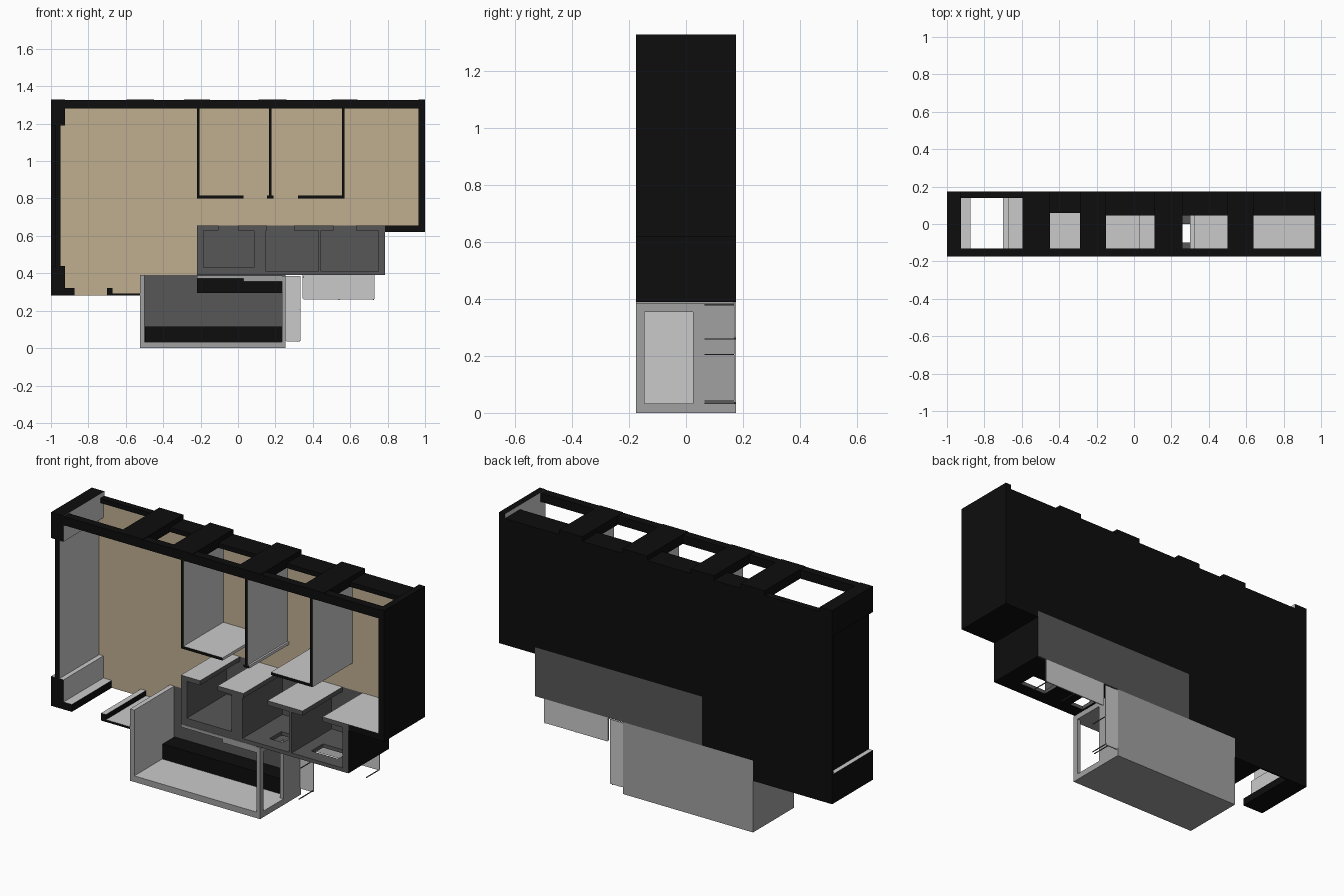
import bpy, bmesh
from mathutils import Vector

if "Cube" in bpy.data.objects:
    bpy.data.objects.remove(bpy.data.objects["Cube"])


def mat(name, c):
    m = bpy.data.materials.new(name)
    m.diffuse_color = (*c, 1)
    m.use_nodes = True
    m.node_tree.nodes["Principled BSDF"].inputs["Base Color"].default_value = m.diffuse_color
    return m


BLACK = mat("black_cut", (0.004, 0.004, 0.004))
LIGHT = mat("light_plaster", (0.59, 0.59, 0.59))
MID = mat("mid_grey", (0.355, 0.355, 0.355))
DARK = mat("dark_grey", (0.095, 0.095, 0.095))
TAN = mat("tan_wall", (0.53, 0.425, 0.28))

F, B = -0.175, 0.175      # front cut plane and back plane
BW = 0.167                # inner face of the thin back walls
DIRS = {"-x": (-1, 0, 0), "+x": (1, 0, 0), "-y": (0, -1, 0),
        "+y": (0, 1, 0), "-z": (0, 0, -1), "+z": (0, 0, 1)}


def box(name, x0, x1, z0, z1, base, sides=None, y0=F, y1=BW):
    """Box with a base colour and other colours on the faces named in sides."""
    sides = sides or {}
    bm = bmesh.new()
    bmesh.ops.create_cube(bm, size=1)
    for v in bm.verts:
        v.co = Vector((x0 if v.co.x < 0 else x1,
                       y0 if v.co.y < 0 else y1,
                       z0 if v.co.z < 0 else z1))
    bm.normal_update()
    mats = [base]
    for key, m in sides.items():
        if m not in mats:
            mats.append(m)
        for f in bm.faces:
            if f.normal.dot(Vector(DIRS[key])) > 0.9:
                f.material_index = mats.index(m)
    me = bpy.data.meshes.new(name)
    bm.to_mesh(me)
    bm.free()
    for m in mats:
        me.materials.append(m)
    ob = bpy.data.objects.new(name, me)
    bpy.context.collection.objects.link(ob)
    return ob


# main back wall, tan inside and black outside
TB = {"-y": TAN}
box("back_wall_upper", -1, 1, 0.655, 1.305, BLACK, TB, BW, B)
box("back_wall_left", -1, -0.22, 0.39, 0.655, BLACK, TB, BW, B)
box("back_wall_low", -1, -0.525, 0.28, 0.39, BLACK, TB, BW, B)
box("back_wall_right", 0.785, 1, 0.62, 0.655, BLACK, TB, BW, B)
box("back_wall_edge", -1, -0.95, 0.28, 1.33, BLACK, None, BW - 0.004, B)

# left wall: recessed middle, header and sill
IN_L = {"+x": LIGHT}
box("left_wall", -0.975, -0.95, 0.44, 1.19, BLACK, IN_L)
box("left_header", -1, -0.925, 1.19, 1.33, BLACK, {"+x": LIGHT, "-z": LIGHT}, F, B)
box("left_sill", -1, -0.925, 0.32, 0.44, BLACK, {"+x": LIGHT, "+z": LIGHT})

# ground floor pieces with a doorway gap
TOP = {"+z": LIGHT}
box("floor_left", -1, -0.875, 0.28, 0.32, BLACK, TOP)
box("floor_threshold", -0.70, -0.67, 0.28, 0.32, BLACK, TOP)
box("floor_thin", -0.67, -0.525, 0.28, 0.292, BLACK, TOP)

# right wall and its floor
box("right_wall", 0.965, 1, 0.62, 1.33, BLACK, {"-x": LIGHT}, F, B)
box("right_floor", 0.785, 0.965, 0.62, 0.655, BLACK, TOP)

# roof: full beams between openings, front strip, lower back strips
UNDER = {"-z": LIGHT}
openings = [(-0.925, -0.595, 0.14), (-0.45, -0.29, 0.06), (-0.15, 0.11, 0.045),
            (0.26, 0.50, 0.045), (0.64, 0.965, 0.045)]
for i, (a, b, yb) in enumerate(openings):
    box(f"roof_front_strip_{i}", a, b, 1.28, 1.327, BLACK, UNDER, F, -0.13)
    box(f"roof_back_strip_{i}", a, b, 1.28, 1.305, BLACK, UNDER, yb, B)
    if i < 4:
        box(f"roof_beam_{i}", b, openings[i + 1][0], 1.28, 1.33, BLACK, UNDER, F, B)

# upper room partitions and floors
for i, x in enumerate((-0.22, 0.165, 0.555)):
    box(f"partition_{i}", x, x + 0.015, 0.80, 1.28, LIGHT, {"-y": BLACK})
for i, (a, b) in enumerate([(-0.205, 0.03), (0.155, 0.165), (0.18, 0.19), (0.32, 0.555)]):
    box(f"upper_floor_{i}", a, b, 0.80, 0.815, LIGHT, {"-y": BLACK})

# middle dark block: back, walls, floors, ceilings
box("block_back", -0.22, 0.785, 0.39, 0.655, DARK, {"+x": BLACK}, BW, B)
for i, (a, b) in enumerate([(-0.22, -0.185), (0.085, 0.15), (0.43, 0.445)]):
    box(f"block_wall_{i}", a, b, 0.39, 0.63, DARK, {"-z": BLACK})
box("block_right_wall", 0.75, 0.785, 0.39, 0.63, DARK, {"+x": BLACK, "-z": BLACK})
for i, (a, b) in enumerate([(-0.22, -0.105), (0.0, 0.155), (0.30, 0.51), (0.63, 0.785)]):
    side = {"+z": LIGHT, "+x": BLACK} if i == 3 else {"+z": LIGHT}
    box(f"block_ceiling_{i}", a, b, 0.63, 0.655, DARK, side)
LOW = {"-z": BLACK}
box("block_floor_0", -0.185, 0.085, 0.39, 0.43, DARK, LOW)
# floors of the other two rooms, each with a rectangular hole
for i, (a, b, h0, h1) in enumerate([(0.15, 0.43, 0.26, 0.34), (0.445, 0.75, 0.51, 0.67)]):
    box(f"holed_floor_{i}_front", a, b, 0.39, 0.41, DARK, LOW, F, -0.10)
    box(f"holed_floor_{i}_back", a, b, 0.39, 0.41, DARK, LOW, 0.0, BW)
    box(f"holed_floor_{i}_left", a, h0, 0.39, 0.41, DARK, LOW, -0.10, 0.0)
    box(f"holed_floor_{i}_right", h1, b, 0.39, 0.41, DARK, LOW, -0.10, 0.0)

# lower box
box("lower_back", -0.525, 0.255, 0, 0.39, MID, {"-y": DARK}, BW, B)
box("lower_floor", -0.525, 0.255, 0, 0.033, MID, TOP)
box("lower_left_wall", -0.525, -0.50, 0.033, 0.39, MID, {"+x": LIGHT, "+z": LIGHT})
box("lower_right_front_post", 0.235, 0.255, 0.033, 0.385, MID, None, F, -0.145)
box("lower_right_wall", 0.235, 0.255, 0.033, 0.385, MID, None, 0.025, BW)
box("lower_right_header", 0.235, 0.255, 0.355, 0.385, MID, None, -0.145, 0.025)
box("lower_ceiling_thin", -0.22, 0.03, 0.373, 0.389, MID)
box("lower_ceiling_thick", 0.03, 0.235, 0.355, 0.389, MID)
# black bench and overhead cabinet
box("bench", -0.498, 0.235, 0.033, 0.115, BLACK, None, 0.065, BW)
box("overhead_cabinet", -0.22, 0.235, 0.295, 0.373, BLACK, None, 0.065, BW)

# hanging light panels at the back with rounded lower corners, and thin rods
for name, x0, x1, z0, z1 in [("wide_panel", 0.345, 0.73, 0.26, 0.39),
                             ("tall_panel", 0.255, 0.335, 0.035, 0.385)]:
    ob = box(name, x0, x1, z0, z1, LIGHT, None, 0.169, B)
    bm = bmesh.new()
    bm.from_mesh(ob.data)
    edges = [e for e in bm.edges
             if abs(e.verts[0].co.y - e.verts[1].co.y) > 0.001
             and e.verts[0].co.z < z0 + 0.001]
    bmesh.ops.bevel(bm, geom=edges, offset=0.008, segments=3, profile=0.5, affect='EDGES')
    bm.to_mesh(ob.data)
    bm.free()
for i, (x, z) in enumerate([(0.725, 0.26), (0.54, 0.26), (0.35, 0.38),
                            (0.33, 0.205), (0.33, 0.042), (0.32, 0.034)]):
    box(f"rod_{i}", x - 0.002, x + 0.002, z - 0.002, z + 0.002, DARK, None, 0.065, B)
